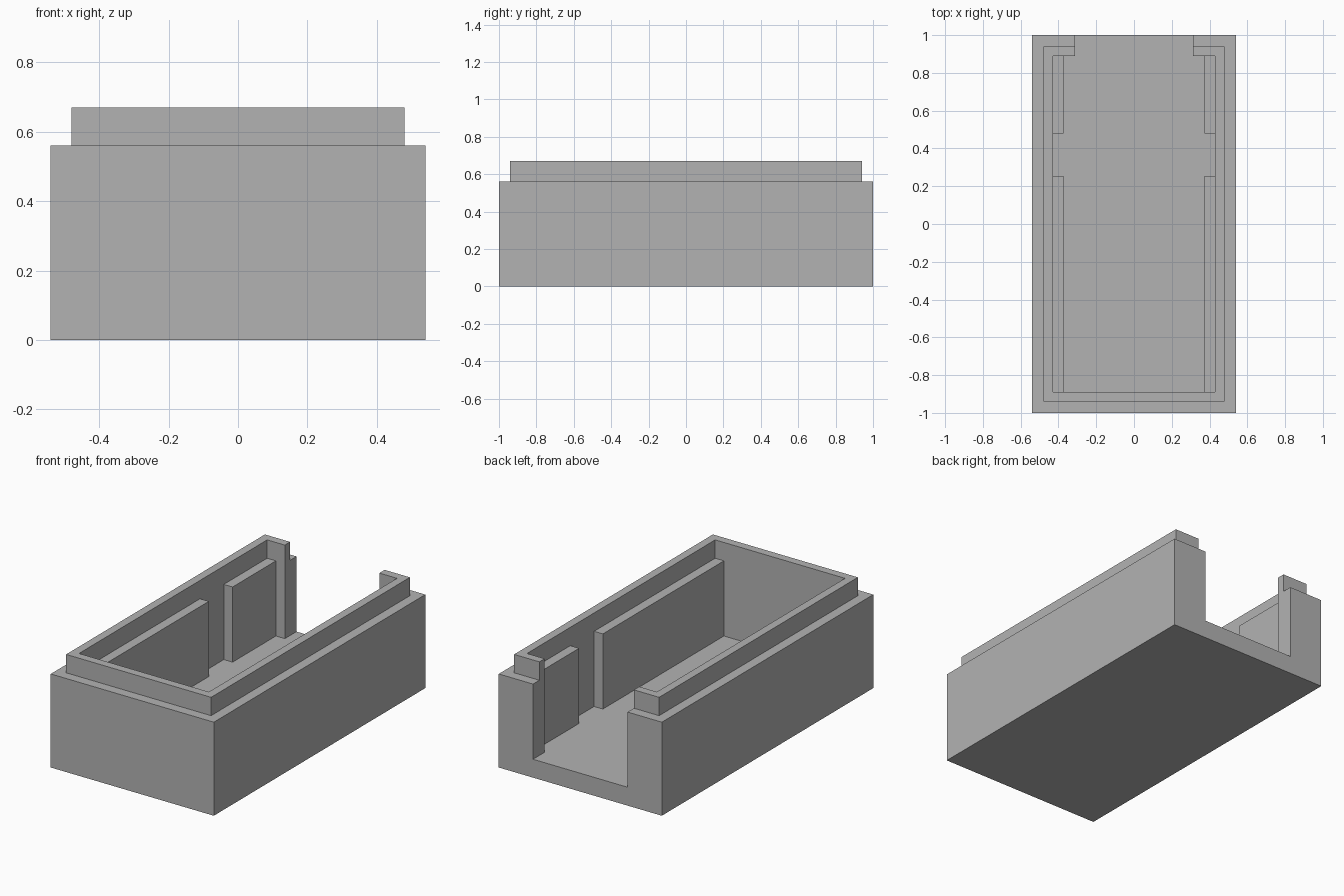
import bpy

cube = bpy.data.objects.get("Cube")
if cube:
    bpy.data.objects.remove(cube, do_unlink=True)

grey = bpy.data.materials.new("plain_grey")
grey.use_nodes = True
colour = (0.45, 0.45, 0.45, 1)
grey.diffuse_color = colour
grey.node_tree.nodes["Principled BSDF"].inputs["Base Color"].default_value = colour


def box(name, x, y, z):
    """Box spanning the given (low, high) ranges."""
    bpy.ops.mesh.primitive_cube_add(size=1)
    ob = bpy.context.object
    ob.name = ob.data.name = name
    for v in ob.data.vertices:
        v.co = [r[0] if c < 0 else r[1] for c, r in zip(v.co, (x, y, z))]
    ob.data.materials.append(grey)
    return ob


def combine(target, tool, operation):
    """Apply a boolean to the target and discard the helper."""
    tool.hide_render = True
    mod = target.modifiers.new(tool.name, 'BOOLEAN')
    mod.operation = operation
    mod.solver = 'EXACT'
    mod.object = tool
    bpy.context.view_layer.objects.active = target
    bpy.ops.object.modifier_apply(modifier=mod.name)
    bpy.data.objects.remove(tool, do_unlink=True)


FLOOR, RIM, TOP = 0.11, 0.56, 0.67
INNER_X, INNER_Y = 0.43, 0.89
SINK = 0.02  # overlap of joined parts

# Outer block with the narrower lip on top
case = box("open_case", (-0.54, 0.54), (-1, 1), (0, RIM))
combine(case, box("lip", (-0.48, 0.48), (-0.94, 0.94), (RIM - SINK, TOP)), 'UNION')

# Hollow inside and the doorway through the back wall
combine(case, box("cavity", (-INNER_X, INNER_X), (-INNER_Y, INNER_Y), (FLOOR, 1)), 'DIFFERENCE')
combine(case, box("doorway", (-0.313, 0.313), (0.5, 1.2), (FLOOR, 1)), 'DIFFERENCE')

# Raised panels along both side walls, with a gap between them
for side in (-1, 1):
    x = sorted((side * 0.372, side * (INNER_X + SINK)))
    for y in ((-INNER_Y - SINK, 0.255), (0.48, INNER_Y + SINK)):
        combine(case, box("side_panel", x, y, (FLOOR - SINK, RIM)), 'UNION')
